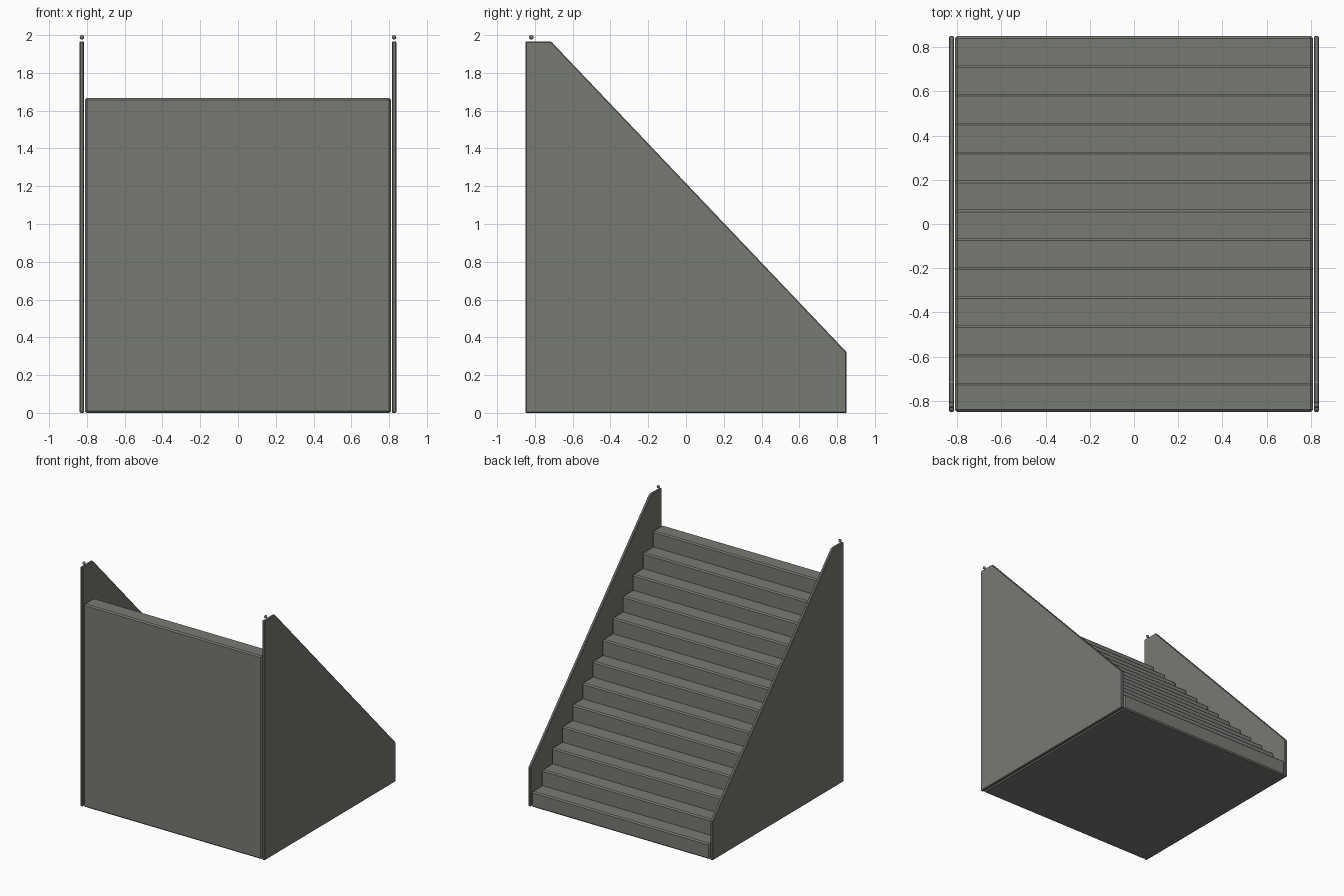
import bpy, bmesh

cube = bpy.data.objects.get("Cube")
if cube:
    bpy.data.objects.remove(cube)

STEPS = 13
HALF_DEPTH = 0.85
RISE = 1.667 / STEPS
RUN = 2 * HALF_DEPTH / STEPS

stone = bpy.data.materials.new("grey_stone")
stone.use_nodes = True
colour = (0.185, 0.195, 0.17, 1)
stone.diffuse_color = colour
stone.node_tree.nodes["Principled BSDF"].inputs["Base Color"].default_value = colour


def extrude_profile(name, profile, x0, x1, bevel):
    """Extrude a (y, z) outline along x and chamfer its outer corners."""
    bm = bmesh.new()
    face = bm.faces.new([bm.verts.new((x0, y, z)) for y, z in profile])
    new = bmesh.ops.extrude_face_region(bm, geom=[face])["geom"]
    verts = [v for v in new if isinstance(v, bmesh.types.BMVert)]
    bmesh.ops.translate(bm, verts=verts, vec=(x1 - x0, 0, 0))
    bmesh.ops.recalc_face_normals(bm, faces=bm.faces)
    outer = [e for e in bm.edges if e.is_convex]
    bmesh.ops.bevel(bm, geom=outer, offset=bevel, segments=1,
                    profile=0.5, affect='EDGES', clamp_overlap=True)
    mesh = bpy.data.meshes.new(name)
    bm.to_mesh(mesh)
    bm.free()
    mesh.materials.append(stone)
    obj = bpy.data.objects.new(name, mesh)
    bpy.context.collection.objects.link(obj)
    return obj


# Solid flight of steps, rising from the back to the front
outline = [(-HALF_DEPTH, 0), (HALF_DEPTH, 0)]
for i in range(STEPS):
    y = HALF_DEPTH - i * RUN
    outline += [(y, (i + 1) * RISE), (y - RUN, (i + 1) * RISE)]
    if i < STEPS - 1:
        outline.append((y - RUN, (i + 1) * RISE))
# drop repeated corners
outline = list(dict.fromkeys((round(y, 5), round(z, 5)) for y, z in outline))
extrude_profile("stair_flight", outline, -0.81, 0.81, 0.01)

# Side walls with a sloping top edge, and a small ball over each high corner
wall = [(-HALF_DEPTH, 0), (HALF_DEPTH, 0), (HALF_DEPTH, 0.322),
        (-0.715, 1.967), (-HALF_DEPTH, 1.967)]
for side, sign in (("left", 1), ("right", -1)):
    extrude_profile(side + "_side_wall", wall, sign * 0.815, sign * 0.838, 0.005)
    bpy.ops.mesh.primitive_uv_sphere_add(segments=16, ring_count=8, radius=0.012,
                                         location=(sign * 0.826, -0.82, 1.988))
    ball = bpy.context.object
    ball.name = side + "_corner_ball"
    ball.data.materials.append(stone)
    bpy.ops.object.shade_smooth()
